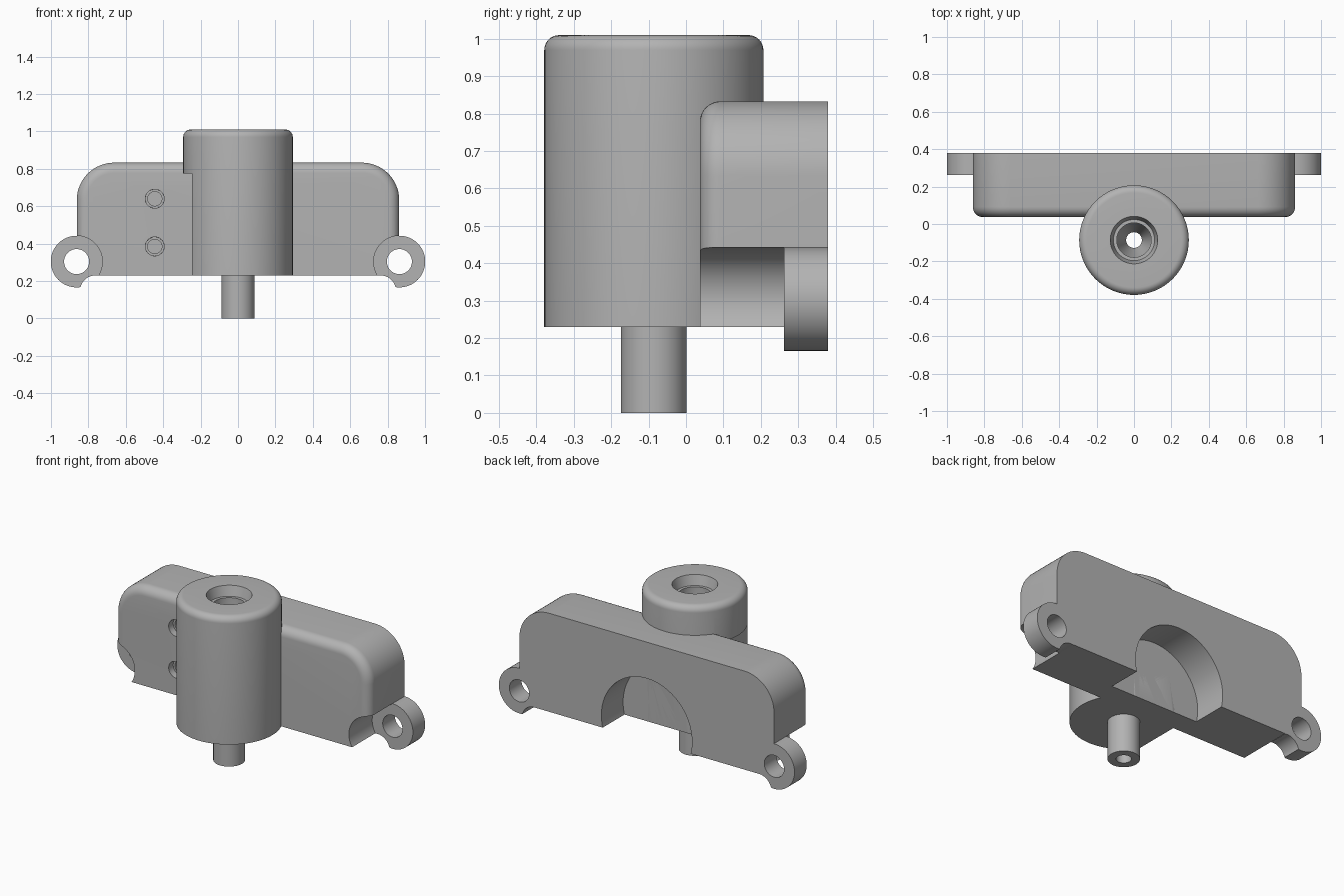
import bpy, bmesh
from math import pi, sin, cos
from mathutils import Matrix

cube = bpy.data.objects.get("Cube")
if cube:
    bpy.data.objects.remove(cube)

grey = bpy.data.materials.new("plain_grey")
grey.use_nodes = True
grey.diffuse_color = (0.45, 0.45, 0.45, 1)
grey.node_tree.nodes["Principled BSDF"].inputs["Base Color"].default_value = (0.45, 0.45, 0.45, 1)

BACK, FRONT, BOTTOM, TOP = 0.38, 0.037, 0.23, 0.833
AXIS_Y = -0.086


def make_object(name, bm):
    bmesh.ops.recalc_face_normals(bm, faces=bm.faces)
    mesh = bpy.data.meshes.new(name)
    bm.to_mesh(mesh)
    bm.free()
    mesh.materials.append(grey)
    obj = bpy.data.objects.new(name, mesh)
    bpy.context.collection.objects.link(obj)
    return obj


def rod(name, x, z, r, y0, y1, r_back=None):
    """Cylinder or cone running along y."""
    bm = bmesh.new()
    place = Matrix.Translation((x, (y0 + y1) / 2, z)) @ Matrix.Rotation(-pi / 2, 4, 'X')
    bmesh.ops.create_cone(bm, cap_ends=True, segments=64, radius1=r,
                          radius2=r_back or r, depth=y1 - y0, matrix=place)
    return make_object(name, bm)


def box(name, low, high):
    bm = bmesh.new()
    bmesh.ops.create_cube(bm, size=1)
    for v in bm.verts:
        v.co = [(a + b) / 2 + c * (b - a) for a, b, c in zip(low, high, v.co)]
    return make_object(name, bm)


def lathe(name, profile):
    """Closed (radius, z) outline spun about the vertical axis."""
    bm = bmesh.new()
    verts = [bm.verts.new((r, AXIS_Y, z)) for r, z in profile]
    edges = [bm.edges.new((verts[i - 1], verts[i])) for i in range(len(verts))]
    bmesh.ops.spin(bm, geom=verts + edges, cent=(0, AXIS_Y, 0), axis=(0, 0, 1),
                   angle=2 * pi, steps=96)
    bmesh.ops.remove_doubles(bm, verts=bm.verts, dist=1e-5)
    return make_object(name, bm)


def combine(obj, tool, operation='DIFFERENCE'):
    mod = obj.modifiers.new(operation.lower(), 'BOOLEAN')
    mod.operation, mod.solver, mod.object = operation, 'EXACT', tool
    bpy.context.view_layer.objects.active = obj
    bpy.ops.object.modifier_apply(modifier=mod.name)
    bpy.data.objects.remove(tool)


def arc(cx, cz, r, start, end, steps):
    angles = [start + (end - start) * i / steps for i in range(steps + 1)]
    return [(cx + r * cos(a), cz + r * sin(a)) for a in angles]


# Housing: rounded upper corners, soft front rim, square bottom and back
half, corner = 0.862, 0.2
outline = [(half, BOTTOM)]
outline += arc(half - corner, TOP - corner, corner, 0, pi / 2, 16)
outline += arc(corner - half, TOP - corner, corner, pi / 2, pi, 16)
outline += [(-half, BOTTOM)]
bm = bmesh.new()
face = bm.faces.new([bm.verts.new((x, BACK, z)) for x, z in outline])
moved = bmesh.ops.extrude_face_region(bm, geom=[face], use_keep_orig=True)
for v in moved["geom"]:
    if isinstance(v, bmesh.types.BMVert):
        v.co.y = FRONT
rim = [e for e in bm.edges if all(abs(v.co.y - FRONT) < 1e-4 for v in e.verts)
       and max(v.co.z for v in e.verts) > BOTTOM + 0.01]
bmesh.ops.bevel(bm, geom=rim, offset=0.055, segments=8, profile=0.5, affect='EDGES')
housing = make_object("housing", bm)

# Mounting lugs, with clearance pockets in front and a fillet below
for side in (-1, 1):
    x, z, r = side * 0.863, 0.304, 0.138
    combine(housing, rod("pocket", x, z, r, -0.1, 0.262))
    lug = rod("lug", x, z, r, 0.262, BACK)
    combine(lug, rod("fillet", side * 0.762, 0.148, 0.082, 0.2, 0.5))
    combine(housing, lug, 'UNION')
    combine(housing, rod("lug_hole", x, z, 0.067, 0.2, 0.5))

# Screw holes in the front face
for z in (0.64, 0.385):
    combine(housing, rod("counterbore", -0.445, z, 0.052, -0.1, 0.08, 0.05))
    combine(housing, rod("screw_hole", -0.445, z, 0.038, 0, 0.13))

# Motor barrel with rounded top and stepped bore
R, H, soft = 0.293, 1.01, 0.04
outer = [(R, BOTTOM)] + arc(R - soft, H - soft, soft, 0, pi / 2, 8)
bore = [(0.127, H), (0.11, 0.95), (0.092, 0.95), (0.092, 0.6), (0.042, 0.5), (0.042, BOTTOM)]
barrel = lathe("barrel", outer + bore)
combine(barrel, box("side_flat", (-0.5, -0.5, 0), (-0.246, 0.5, 0.775)))

# Arched recess in the back
for part in (housing, barrel):
    combine(part, rod("recess", 0, 0.304, 0.307, 0.17, 0.5))

# Hollow output shaft
shaft = lathe("shaft", [(0.088, 0), (0.088, BOTTOM + 0.02), (0.042, BOTTOM + 0.02), (0.042, 0)])

for obj in (housing, barrel, shaft):
    bpy.ops.object.select_all(action='DESELECT')
    obj.select_set(True)
    bpy.context.view_layer.objects.active = obj
    bpy.ops.object.shade_smooth_by_angle(angle=pi / 6)
